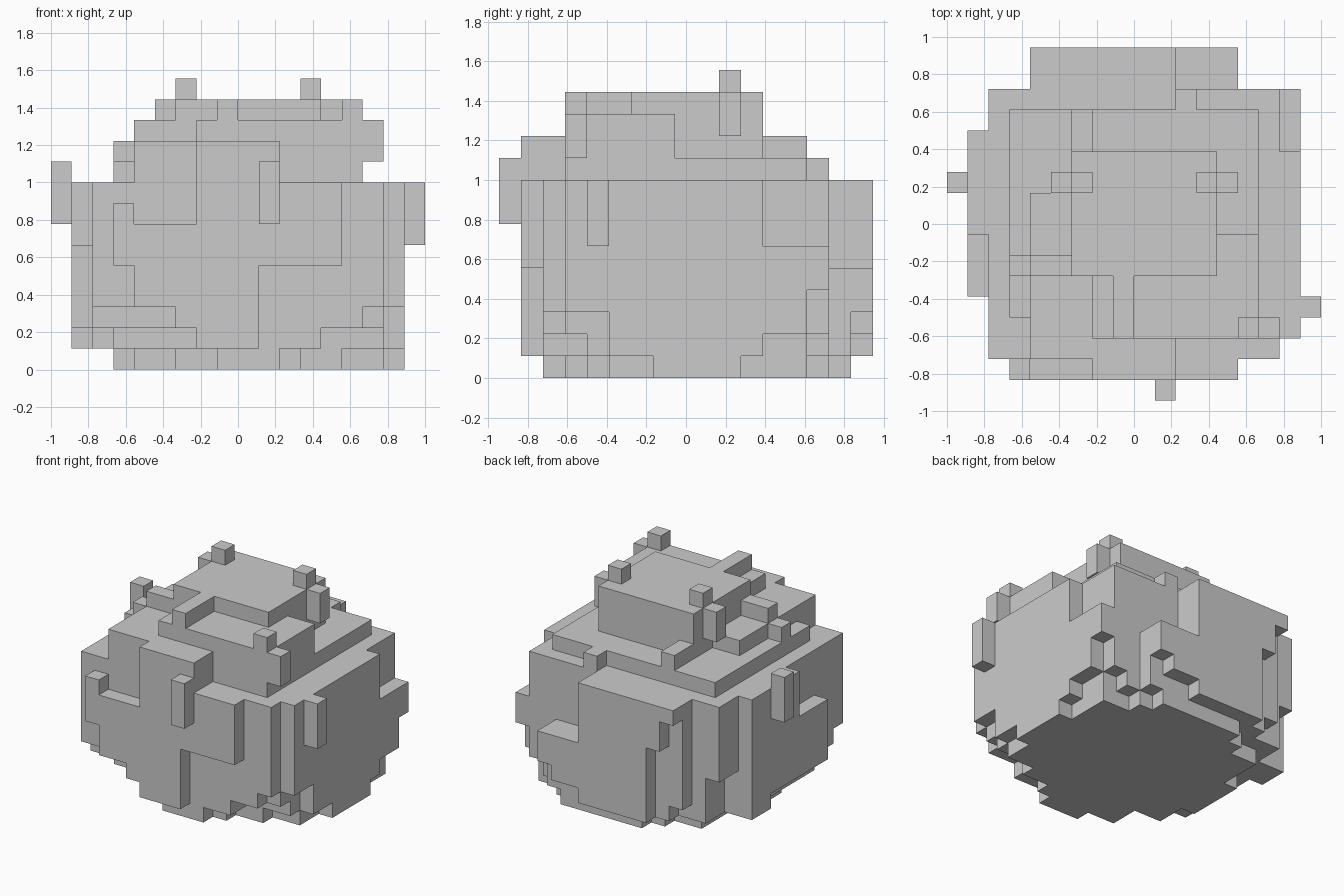
import bpy, bmesh

if "Cube" in bpy.data.objects:
    bpy.data.objects.remove(bpy.data.objects["Cube"])

U = 1 / 9            # edge of one cube
NORMALS = [(1, 0, 0), (-1, 0, 0), (0, 1, 0), (0, -1, 0), (0, 0, 1), (0, 0, -1)]
parts = {}
filled = set()


def part(name, boxes):
    """Fill boxes given as x0, x1, y0, y1, z0, z1 in cube units."""
    cells = {(i, j, k) for a, b, c, d, e, f in boxes
             for i in range(a, b) for j in range(c, d) for k in range(e, f)}
    parts[name] = cells - filled
    filled.update(cells)


# stepped round base
part("base", [(8, 11, 2, 3, 0, 1), (6, 12, 3, 4, 0, 1), (6, 14, 4, 5, 0, 1),
              (4, 16, 5, 7, 0, 1), (3, 17, 7, 11, 0, 1), (4, 16, 11, 14, 0, 1),
              (6, 14, 14, 15, 0, 1), (7, 13, 15, 16, 0, 1)])

# flared underside of the body
part("lower_body", [
    (7, 13, 2, 4, 1, 2), (3, 16, 4, 5, 1, 2), (2, 17, 5, 11, 1, 2),
    (1, 17, 11, 12, 1, 2), (1, 16, 12, 13, 1, 2), (3, 16, 13, 14, 1, 2),
    (3, 15, 14, 15, 1, 2), (5, 14, 15, 16, 1, 2),
    (6, 15, 2, 3, 2, 3), (2, 16, 3, 5, 2, 3), (1, 17, 5, 13, 2, 3),
    (3, 17, 13, 14, 2, 3), (3, 16, 14, 15, 2, 3), (4, 14, 15, 16, 2, 3)])

# main body up to the deck
part("body", [
    (2, 16, 2, 3, 3, 9), (2, 17, 3, 5, 3, 9), (1, 17, 5, 8, 3, 6),
    (2, 17, 5, 8, 6, 9), (1, 17, 8, 12, 3, 9), (1, 17, 12, 13, 3, 6),
    (1, 16, 12, 13, 6, 9), (3, 17, 13, 14, 3, 4), (3, 16, 14, 15, 3, 4),
    (2, 17, 13, 15, 4, 6), (2, 16, 13, 15, 6, 9)])

# raised front plate
part("front_plate", [(7, 10, 1, 2, 1, 11), (6, 7, 1, 2, 2, 7), (4, 6, 1, 2, 3, 7),
                     (3, 4, 1, 2, 5, 8), (10, 11, 1, 2, 5, 11), (11, 14, 1, 2, 5, 9)])

# raised back plate
part("back_plate", [(4, 14, 15, 16, 3, 5), (4, 11, 15, 16, 5, 9),
                    (6, 11, 16, 17, 1, 9), (11, 13, 16, 17, 2, 5),
                    (13, 14, 16, 17, 3, 5), (5, 6, 16, 17, 6, 9), (4, 5, 16, 17, 8, 9)])

# stepped upper tiers
part("upper_tier", [(4, 11, 2, 3, 9, 11), (4, 15, 3, 6, 9, 11), (3, 4, 4, 14, 9, 10),
                    (4, 15, 6, 14, 9, 10), (4, 6, 7, 10, 10, 11), (3, 4, 6, 7, 10, 11),
                    (4, 6, 6, 7, 10, 12), (6, 7, 12, 14, 10, 11),
                    (11, 12, 14, 15, 9, 10)])
part("crown", [(7, 15, 3, 6, 11, 12), (8, 9, 3, 6, 12, 13),
               (13, 15, 6, 8, 10, 12), (6, 13, 6, 12, 10, 13)])

# small upright knobs
part("top_knobs", [(6, 7, 10, 11, 13, 14), (5, 6, 10, 11, 11, 13),
                   (12, 13, 10, 11, 13, 14), (13, 14, 10, 11, 11, 13),
                   (14, 15, 3, 4, 12, 13), (15, 16, 3, 4, 10, 12)])
part("side_knobs", [(0, 1, 10, 11, 7, 10), (17, 18, 4, 5, 6, 9), (10, 11, 0, 1, 7, 10)])


def build(name, cells):
    """Mesh the exposed cube faces of a part and merge the flat areas."""
    bm = bmesh.new()
    verts = {}

    def vert(p):
        if p not in verts:
            verts[p] = bm.verts.new(((p[0] - 9) * U, (p[1] - 8.5) * U, p[2] * U))
        return verts[p]

    for c in sorted(cells):
        for n in NORMALS:
            if tuple(a + b for a, b in zip(c, n)) in filled:
                continue
            ax = next(t for t in range(3) if n[t])
            u, v = (ax + 1) % 3, (ax + 2) % 3
            ring = []
            for du, dv in ((0, 0), (1, 0), (1, 1), (0, 1)):
                p = list(c)
                p[ax] += n[ax] > 0
                p[u] += du
                p[v] += dv
                ring.append(vert(tuple(p)))
            bm.faces.new(ring if n[ax] > 0 else ring[::-1])
    bmesh.ops.dissolve_limit(bm, angle_limit=0.01, verts=bm.verts, edges=bm.edges)
    me = bpy.data.meshes.new(name)
    bm.to_mesh(me)
    bm.free()
    bpy.context.collection.objects.link(bpy.data.objects.new(name, me))


for name, cells in parts.items():
    build(name, cells)
